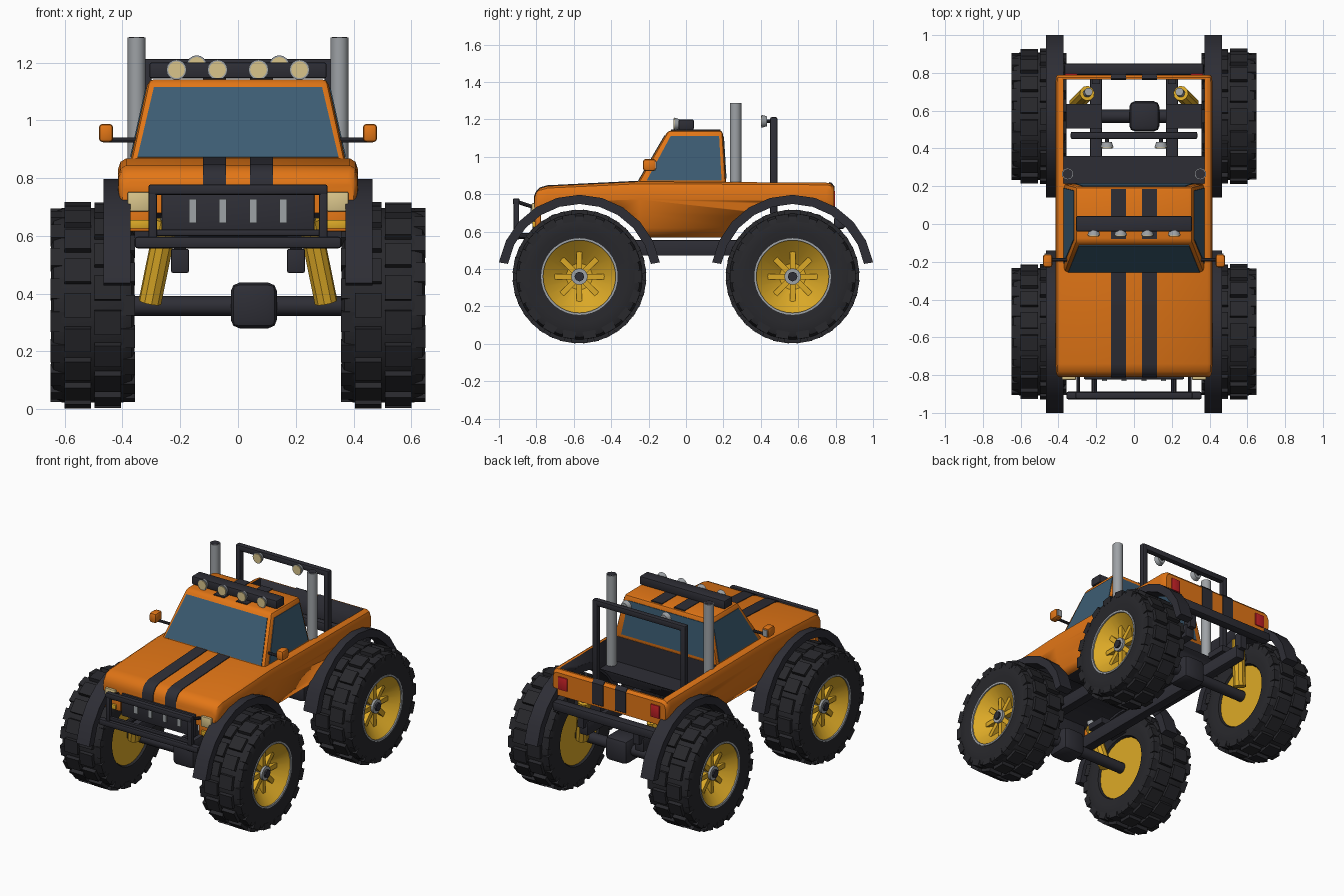
import bpy, bmesh, math
from mathutils import Vector, Matrix

if "Cube" in bpy.data.objects:
    bpy.data.objects.remove(bpy.data.objects["Cube"])

def material(name, r, g, b):
    m = bpy.data.materials.new(name)
    m.diffuse_color = (r, g, b, 1)
    m.use_nodes = True
    m.node_tree.nodes["Principled BSDF"].inputs["Base Color"].default_value = m.diffuse_color
    return m

ORANGE = material("orange paint", .76, .18, .008)
DARK = material("dark trim", .027, .027, .036)
RUBBER = material("tyre rubber", .021, .021, .025)
YELLOW = material("yellow", .72, .40, .02)
STEEL = material("steel", .34, .36, .38)
GLASS = material("window glass", .045, .107, .17)
LENS = material("lamp lens", .70, .56, .26)
RED = material("tail lamp red", .55, .015, .02)
WY, WZ, ARCH = .57, .36, .40      # wheel centre and arch radius

def finish(name, bm, mat, bevel=0, angle=32):
    bmesh.ops.recalc_face_normals(bm, faces=bm.faces[:])
    if bevel:
        es = [e for e in bm.edges if e.calc_face_angle(0) > .45]
        bmesh.ops.bevel(bm, geom=es, offset=bevel, segments=2, profile=.5, affect='EDGES')
    me = bpy.data.meshes.new(name)
    bm.to_mesh(me)
    bm.free()
    if mat:
        me.materials.append(mat)
    o = bpy.data.objects.new(name, me)
    bpy.context.collection.objects.link(o)
    bpy.ops.object.select_all(action='DESELECT')
    o.select_set(True)
    bpy.context.view_layer.objects.active = o
    bpy.ops.object.shade_smooth_by_angle(angle=math.radians(angle))
    return o

def add_box(bm, x0, x1, y0, y1, z0, z1, rot=Matrix()):
    m = Matrix.Translation(((x0+x1)/2, (y0+y1)/2, (z0+z1)/2)) @ Matrix.Diagonal((x1-x0, y1-y0, z1-z0, 1))
    bmesh.ops.create_cube(bm, size=1, matrix=rot @ m)

def box(name, mat, x0, x1, y0, y1, z0, z1, bevel=0):
    bm = bmesh.new()
    add_box(bm, x0, x1, y0, y1, z0, z1)
    return finish(name, bm, mat, bevel)

def rod(name, mat, p, q, r, sides=16, r2=None):
    p, q = Vector(p), Vector(q)
    bm = bmesh.new()
    rot = (q-p).to_track_quat('Z', 'Y').to_matrix().to_4x4()
    bmesh.ops.create_cone(bm, cap_ends=True, segments=sides, radius1=r, radius2=r2 or r, depth=(q-p).length,
                          matrix=Matrix.Translation((p+q)/2) @ rot)
    return finish(name, bm, mat)

def loft(name, mat, rings, closed=False, caps=True, bevel=0):
    """Skin equal-length rings of points."""
    bm = bmesh.new()
    vs = [[bm.verts.new(p) for p in r] for r in rings]
    n = len(rings[0])
    for i in range(len(vs) if closed else len(vs)-1):
        a, b = vs[i], vs[(i+1) % len(vs)]
        for j in range(n):
            bm.faces.new((a[j], a[(j+1) % n], b[(j+1) % n], b[j]))
    if caps and not closed:
        bm.faces.new(vs[0])
        bm.faces.new(vs[-1])
    return finish(name, bm, mat, bevel)

def prism(name, mat, yz, x0, x1, bevel=0):
    return loft(name, mat, [[(x, y, z) for y, z in yz] for x in (x0, x1)], bevel=bevel)

def lathe(name, mat, prof, c, s, n=32, closed=False):
    """Spin (x offset, radius) points about the axle."""
    rings = [[(c[0]+s*x, c[1]+r*math.cos(a*math.tau/n), c[2]+r*math.sin(a*math.tau/n)) for a in range(n)] for x, r in prof]
    return loft(name, mat, rings, closed)

# Body shell, cut by wheel arches and bed
FR = ((0, .87), (.17, .93), (.45, .975), (.68, 1), (.88, 1), (.96, .98), (1, .935))
rings = []
for y, top, w in ((-.81, .785, .40), (-.80, .81, .408), (-.78, .832, .413), (-.74, .844, .415), (-.25, .868, .415),
                  (.75, .862, .415), (.775, .857, .413), (.79, .84, .405)):
    half = [(w*k, .57+(top-.57)*f) for f, k in FR]
    rings.append([(x, y, z) for x, z in half] + [(-x, y, z) for x, z in reversed(half)])
body = loft("body", None, rings)
cutters = [rod("arch_cutter", None, (-.6, s*WY, WZ), (.6, s*WY, WZ), ARCH, 48) for s in (-1, 1)]
cutters.append(box("bed_cutter", None, -.373, .373, .215, .765, .70, 1))
for c in cutters:
    c.hide_render = True
    m = body.modifiers.new("cut", 'BOOLEAN')
    m.object, m.operation, m.solver = c, 'DIFFERENCE', 'EXACT'
bpy.context.view_layer.objects.active = body
for m in list(body.modifiers):
    if m.type == 'BOOLEAN':
        bpy.ops.object.modifier_apply(modifier=m.name)
for c in cutters:
    bpy.data.objects.remove(c)
body.data.materials.clear()
body.data.materials.append(ORANGE)
body.data.materials.append(DARK)
for p in body.data.polygons:
    vs = [body.data.vertices[i].co for i in p.vertices]
    arch = any(all(abs(math.hypot(v.y-s*WY, v.z-WZ)-ARCH) < .004 for v in vs) for s in (-1, 1))
    bed = all(abs(v.x) < .375 and .213 < v.y < .767 and v.z > .69 for v in vs)
    p.material_index = int(arch or bed or (p.normal.z < -.8 and p.center.z < .6))

# Cab and windows
def cab_corner(x, f, t):
    return Vector((x*(.31 if t else .375), ((-.095, .197) if t else (-.265, .215))[f], 1.142 if t else .85))
loft("cab", ORANGE, [[cab_corner(x, f, t) for x, f in ((-1, 0), (1, 0), (1, 1), (-1, 1))] for t in (0, 1)], bevel=.02)

def window(name, a, b, u0, u1, u2, u3, v0=.08, v1=.89):
    A, B, C, D = cab_corner(*a, 0), cab_corner(*b, 0), cab_corner(*b, 1), cab_corner(*a, 1)
    n = (B-A).cross(D-A).normalized()
    if n.dot(A-Vector((0, -.02, A.z))) < 0:
        n = -n
    q = [A.lerp(B, u).lerp(D.lerp(C, u), v) for u, v in ((u0, v0), (u1, v0), (u2, v1), (u3, v1))]
    loft(name, GLASS, [[p+n*d for p in q] for d in (-.003, .004)])

window("windshield", (-1, 0), (1, 0), .03, .97, .96, .04, .07, .9)
window("rear_window", (-1, 1), (1, 1), .07, .93, .93, .07, .12)
for s in (-1, 1):
    window("side_window", (s, 0), (s, 1), .09, .95, .93, .1)

# Stripes over hood, roof and tailgate
for s in (-1, 1):
    for name, pts, d in (
            ("hood_stripe", [(-.81, .74), (-.81, .785), (-.80, .81), (-.78, .832), (-.74, .844), (-.255, .868)], (-.003, .004)),
            ("roof_stripe", [(-.08, 1.142), (.185, 1.142)], (0, .004)),
            ("tailgate_stripe", [(.766, .862), (.777, .857), (.79, .84), (.79, .705)], (.003, .003))):
        yz = [(y+d[0], z+d[1]) for y, z in pts] + [(y-d[0], z-d[1]) for y, z in reversed(pts)]
        prism(name, DARK, yz, s*.042, s*.121)

# Lamps
def spot(x, y, z):
    rod("spot_lamp_shell", STEEL, (x, y+.028, z), (x, y, z), .026, 16, .035)
    rod("spot_lamp_lens", LENS, (x, y+.002, z), (x, y-.005, z), .029)

box("roof_light_bar", DARK, -.307, .307, -.04, .042, 1.145, 1.20, .008)
for x in (-.213, -.071, .071, .213):
    spot(x, -.062, 1.175)

# Roll bar in the bed
for s in (-1, 1):
    box("roll_bar_post", DARK, s*.335-.018*(s+1), s*.335+.018*(1-s), .45, .488, .69, 1.21, .008)
    spot(s*.143, .405, 1.19)
    rod("roll_lamp_bracket", DARK, (s*.143, .43, 1.19), (s*.143, .47, 1.19), .01, 8)
box("roll_bar_top", DARK, -.335, .335, .45, .488, 1.174, 1.212, .008)

# Grille and bull bar
box("grille", DARK, -.265, .265, -.822, -.78, .60, .745, .005)
for x in (-.156, -.052, .052, .156):
    box("grille_bar", STEEL, x-.013, x+.013, -.832, -.82, .645, .727)
box("bull_bar_top", DARK, -.31, .31, -.925, -.89, .742, .778, .008)
box("bull_bar_middle", DARK, -.30, .30, -.918, -.895, .60, .622, .005)
box("bumper_bar", DARK, -.358, .358, -.928, -.888, .557, .597, .01)
box("rear_bumper", DARK, -.37, .37, .79, .85, .615, .675, .012)

for s in (-1, 1):
    def sbox(name, mat, x0, x1, *r):
        return box(name, mat, min(s*x0, s*x1), max(s*x0, s*x1), *r)
    sbox("bull_bar_post", DARK, .28, .31, -.922, -.892, .57, .775, .006)
    rod("bull_bar_strut", DARK, (s*.21, -.76, .577), (s*.21, -.90, .577), .015, 10)
    rod("bull_bar_brace", DARK, (s*.295, -.78, .72), (s*.295, -.905, .76), .01, 8)
    sbox("front_valance", ORANGE, .28, .392, -.808, -.775, .615, .71, .006)
    sbox("headlight", LENS, .308, .382, -.825, -.79, .685, .752, .004)
    sbox("turn_signal", YELLOW, .308, .375, -.822, -.79, .625, .655, .003)
    sbox("tail_lamp", RED, .30, .365, .78, .797, .735, .818, .003)
    # Chassis, stacks and mirrors
    sbox("chassis_rail", DARK, .17, .232, -.78, .77, .472, .555, .006)
    sbox("bumper_mount", DARK, .18, .222, .74, .80, .53, .64)
    rod("exhaust_stack", STEEL, (s*.351, .265, .69), (s*.351, .265, 1.287), .031, 20)
    rod("exhaust_opening", DARK, (s*.351, .265, 1.28), (s*.351, .265, 1.289), .026, 20)
    rod("mirror_arm", DARK, (s*.35, -.19, .932), (s*.455, -.19, .932), .009, 8)
    sbox("mirror", ORANGE, .432, .482, -.23, -.16, .924, .988, .014)
    sbox("mirror_glass", STEEL, .44, .474, -.164, -.157, .935, .977)
    for t in (-1, 1):
        y = t*WY
        # Fender flare
        arc = [math.radians(10+16*i) for i in range(11)]
        yz = [(y+.437*math.cos(a), WZ+.437*math.sin(a)) for a in arc]
        yz += [(y+.388*math.cos(a), WZ+.388*math.sin(a)) for a in reversed(arc)]
        prism("fender", DARK, yz, s*.372, s*.466)
        # Shock absorber
        lo, hi = Vector((s*.305, t*.635, .37)), Vector((s*.24, t*.70, .69))
        rod("shock_spring", YELLOW, lo, lo.lerp(hi, .88), .04, 10)
        rod("shock_rod", STEEL, lo.lerp(hi, .85), hi, .022, 12)
        box("shock_mount", DARK, min(s*.17, s*.365), max(s*.17, s*.365), y-.065, y+.065, .575, .615)
        # Wheel
        c = (s*.503, y, WZ)
        lathe("tyre", RUBBER, [(.115, .195), (.138, .205), (.145, .25), (.145, .30), (.135, .325), (.105, .337), (-.105, .337),
              (-.135, .325), (-.145, .30), (-.145, .25), (-.138, .205), (-.115, .195)], c, s, 36, True)
        bm = bmesh.new()
        for row, (x0, x1, r, ln) in enumerate(((.006, .098, .356, .085), (-.098, -.006, .356, .085),
                                               (.09, .146, .335, .07), (-.146, -.09, .335, .07))):
            for i in range(18):
                a = (i+.5*(row in (1, 2)))*math.tau/18
                m = Matrix.Translation(c) @ Matrix.Rotation(a, 4, 'X')
                add_box(bm, x0, x1, -ln/2, ln/2, r-.04, r, m)
        finish("tyre_lugs", bm, RUBBER)
        lathe("rim", YELLOW, [(-.125, .198), (.138, .198), (.13, .19), (.035, .07)], c, s, 24)
        lathe("rim_lip", STEEL, [(.13, .194), (.143, .194), (.143, .205), (.13, .205)], c, s, 36, True)
        bm = bmesh.new()
        for i in range(8):
            m = Matrix.Translation(c) @ Matrix.Rotation(i*math.tau/8, 4, 'X')
            add_box(bm, min(s*.05, s*.085), max(s*.05, s*.085), -.015, .015, .02, .138, m)
        finish("wheel_spokes", bm, YELLOW)
        hx = c[0]
        rod("wheel_hub", STEEL, (hx+s*.03, y, WZ), (hx+s*.10, y, WZ), .044, 16)
        rod("hub_cap", DARK, (hx+s*.09, y, WZ), (hx+s*.112, y, WZ), .026, 8)

# Axles and differentials
for t in (-1, 1):
    rod("axle", DARK, (-.385, t*WY, .357), (.385, t*WY, .357), .035, 12)
    box("differential", DARK, -.025, .135, t*WY-.08, t*WY+.08, .28, .438, .03)
